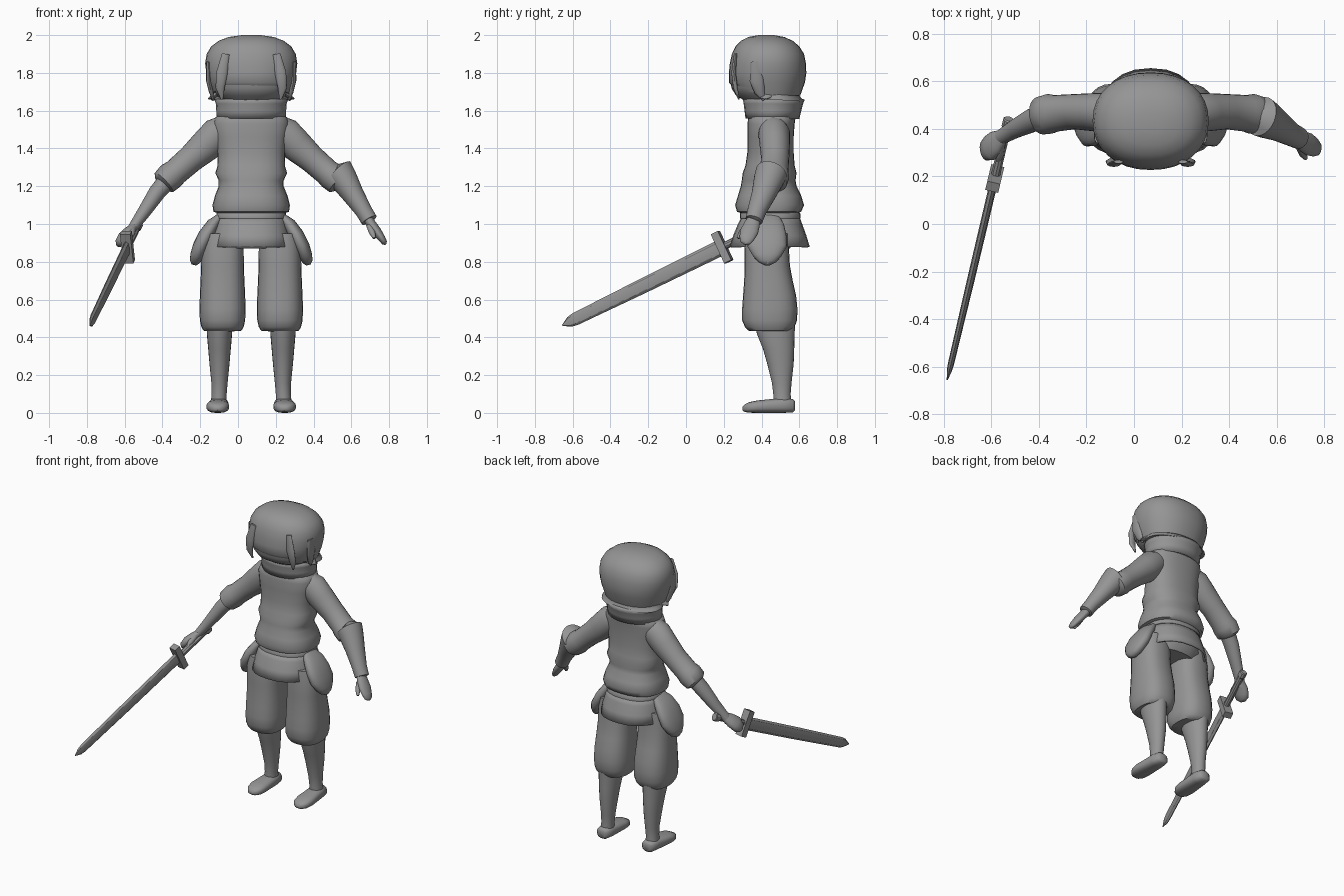
import bpy, bmesh, math
from mathutils import Vector

X, Y, Z = Vector((1, 0, 0)), Vector((0, 1, 0)), Vector((0, 0, 1))
CX = 0.07  # body centre line

grey = bpy.data.materials.new("plain grey")
grey.diffuse_color = (0.3, 0.3, 0.3, 1)


def finish(name, bm, angle=50):
    bmesh.ops.recalc_face_normals(bm, faces=bm.faces)
    me = bpy.data.meshes.new(name)
    bm.to_mesh(me)
    bm.free()
    ob = bpy.data.objects.new(name, me)
    bpy.context.collection.objects.link(ob)
    me.materials.append(grey)
    bpy.ops.object.select_all(action='DESELECT')
    ob.select_set(True)
    bpy.context.view_layer.objects.active = ob
    bpy.ops.object.shade_smooth_by_angle(angle=math.radians(angle))
    return ob


def loft(name, rings, axes=None, side=Y, power=2.0, seg=24, caps=True, angle=50, warp=None):
    """Skin rings (x, y, z, radius along u, radius along v)."""
    bm = bmesh.new()
    pts = [Vector(r[:3]) for r in rings]
    loops = []
    for i, r in enumerate(rings):
        if axes:
            u, v = axes
        else:
            t = (pts[min(i + 1, len(pts) - 1)] - pts[max(i - 1, 0)]).normalized()
            u = (side - t * side.dot(t)).normalized()
            v = t.cross(u)
        loop = []
        for k in range(seg):
            a = math.tau * k / seg
            c, s = math.cos(a), math.sin(a)
            e = 2 / power
            p = pts[i] + u * (r[3] * math.copysign(abs(c) ** e, c)) \
                + v * (r[4] * math.copysign(abs(s) ** e, s))
            if warp:
                p = warp(p, i)
            loop.append(bm.verts.new(p))
        loops.append(loop)
    for a, b in zip(loops, loops[1:]):
        for k in range(seg):
            j = (k + 1) % seg
            bm.faces.new((a[k], a[j], b[j], b[k]))
    if caps:
        bm.faces.new(loops[0])
        bm.faces.new(loops[-1])
    return finish(name, bm, angle)


def upright(name, rows, cx=CX, **kw):
    """Vertical loft from rows (z, half width, front y, back y)."""
    return loft(name, [(cx, (f + b) / 2, z, w, (b - f) / 2) for z, w, f, b in rows],
                axes=(X, Y), **kw)


def thicken(ob, t):
    m = ob.modifiers.new("thickness", 'SOLIDIFY')
    m.thickness = t


# Vest with creased waist and bloused hem
upright("vest", [(1.055, .17, .30, .58), (1.065, .20, .27, .61), (1.10, .205, .26, .625),
                 (1.15, .192, .275, .61), (1.20, .172, .29, .585), (1.23, .172, .295, .58),
                 (1.27, .19, .30, .585), (1.31, .178, .315, .575), (1.38, .18, .325, .57),
                 (1.46, .192, .325, .57), (1.53, .202, .325, .575), (1.565, .19, .33, .58),
                 (1.585, .15, .345, .58)], power=2.4, seg=28)
# Standing collar, neck
thicken(upright("collar", [(1.56, .165, .335, .58), (1.60, .165, .33, .59), (1.64, .168, .325, .60),
                           (1.665, .175, .32, .61)], caps=False), .02)
upright("neck", [(1.54, .08, .38, .54), (1.70, .08, .38, .54)])
# Belt and flared skirt
upright("belt", [(1.025, .17, .30, .59), (1.03, .185, .285, .605), (1.055, .185, .285, .605),
                 (1.07, .17, .30, .59)], power=2.3)
thicken(upright("skirt", [(1.04, .175, .295, .60), (1.00, .19, .275, .615), (.94, .205, .25, .637),
                          (.88, .215, .23, .655)], power=2.3, caps=False), .012)
upright("hips", [(1.03, .165, .31, .58), (.92, .19, .30, .58), (.87, .16, .32, .55)], power=2.3)

# Head and hair cap; the cap's lower edge dips to the nape
upright("head", [(1.60, .10, .36, .53), (1.65, .14, .315, .56), (1.68, .185, .265, .59),
                 (1.72, .212, .24, .61), (1.80, .228, .235, .62), (1.90, .21, .26, .61)], seg=32, power=2.2)


def fringe(p, i):
    if i == 0:
        front = max(0, (0.45 - p.y) / 0.2)
        p.z += 0.035 * front + 0.09 * max(0, -(p.x - CX)) * front
    return p


upright("hair_cap", [(1.68, .205, .255, .605), (1.75, .228, .227, .63), (1.80, .238, .227, .637),
                     (1.85, .244, .232, .635), (1.90, .236, .243, .625), (1.94, .212, .262, .60),
                     (1.97, .172, .29, .565), (1.99, .12, .33, .52), (2.0, .05, .385, .465)],
        seg=32, power=2.2, warp=fringe)


def flip(p, i):
    # the back rim curls outwards, fading out at the face
    p.z -= .012 * max(0, (p.y - .43) / .2)
    return p


bm_rim = upright("hair_flip", [(1.72, .205, .32, .605), (1.69, .20, .33, .60), (1.672, .212, .34, .615),
                               (1.66, .215, .35, .62), (1.668, .18, .36, .58)], warp=flip, seg=28)

for s, n in ((-1, "right"), (1, "left")):
    def P(dx, y, z, a, b):
        return (CX + s * dx, y, z, a, b)

    # Hair locks beside the face and a curled tip
    loft(n + "_front_lock", [P(.135, .262, 1.90, .008, .02), P(.155, .252, 1.80, .012, .03),
                             P(.165, .262, 1.72, .012, .024), P(.155, .28, 1.66, .004, .006)], seg=12)
    loft(n + "_side_lock", [P(.225, .37, 1.86, .03, .012), P(.225, .375, 1.76, .038, .014),
                            P(.212, .39, 1.70, .028, .012), P(.20, .41, 1.655, .006, .006)], seg=12)
    loft(n + "_hair_tip", [P(.17, .42, 1.70, .05, .015), P(.20, .42, 1.675, .04, .012),
                           P(.228, .42, 1.662, .006, .004)], seg=12)
    # Hanging side flap
    loft(n + "_hip_flap", [P(.17, .44, 1.035, .06, .02), P(.20, .435, 1.00, .085, .035),
                           P(.238, .43, .94, .102, .042), P(.268, .43, .88, .104, .042),
                           P(.288, .43, .83, .075, .036), P(.299, .43, .80, .048, .027),
                           P(.303, .43, .783, .015, .012)], power=2.3)
    # Baggy trouser leg
    upright(n + "_trouser_leg", [(.95, .10, .32, .54), (.87, .112, .31, .545), (.78, .113, .31, .55),
                                 (.70, .116, .308, .565), (.62, .120, .302, .583), (.55, .122, .297, .59),
                                 (.49, .120, .297, .588), (.455, .112, .312, .575), (.435, .10, .33, .56),
                                 (.432, .06, .40, .54)], cx=CX + s * .152, power=2.5)
    # Lower leg
    loft(n + "_shin", [P(.168, .472, .46, .068, .105), P(.168, .475, .42, .067, .10),
                       P(.168, .49, .34, .06, .083), P(.168, .50, .26, .053, .07),
                       P(.168, .507, .16, .043, .052), P(.17, .508, .10, .04, .046),
                       P(.172, .51, .05, .042, .048)], axes=(X, Y))
    # Shoe
    loft(n + "_shoe", [P(.172, .577, .038, .025, .025), P(.172, .565, .038, .042, .036),
                       P(.172, .51, .04, .052, .04), P(.175, .44, .036, .056, .036),
                       P(.177, .38, .033, .06, .033), P(.177, .335, .029, .053, .028),
                       P(.177, .31, .025, .035, .02), P(.177, .298, .022, .012, .008)],
         axes=(X, Z), power=2.6)
    # Sleeve with a rolled cuff
    loft(n + "_sleeve", [P(.13, .46, 1.50, .075, .08), P(.18, .467, 1.475, .084, .09),
                         P(.24, .47, 1.415, .08, .086), P(.32, .472, 1.345, .074, .073),
                         P(.40, .465, 1.275, .077, .07), P(.425, .463, 1.255, .084, .076),
                         P(.462, .455, 1.22, .08, .07), P(.472, .452, 1.21, .055, .05)])

# Bare right forearm and gripping hand
loft("right_forearm", [(-.37, .458, 1.235, .05, .05), (-.43, .435, 1.165, .05, .045),
                       (-.50, .40, 1.06, .04, .035), (-.56, .365, .975, .032, .026),
                       (-.575, .355, .955, .034, .027)])
loft("right_hand", [(-.55, .37, .985, .03, .022), (-.58, .345, .955, .05, .03),
                    (-.605, .32, .93, .056, .032), (-.625, .31, .90, .045, .027),
                    (-.635, .305, .885, .018, .012)])
loft("right_thumb", [(-.56, .33, .97, .018, .018), (-.565, .29, .945, .018, .018),
                     (-.57, .265, .925, .009, .009)], side=X, seg=12)

# Left bracer flaring over the elbow, then the open hand
loft("left_bracer", [(.52, .455, 1.275, .05, .045), (.535, .452, 1.27, .085, .085),
                     (.56, .438, 1.235, .08, .074), (.61, .41, 1.155, .064, .058),
                     (.665, .375, 1.07, .05, .045), (.695, .36, 1.02, .046, .044),
                     (.697, .358, 1.016, .025, .025)])
loft("left_hand", [(.68, .365, 1.04, .03, .025), (.705, .35, 1.0, .042, .026),
                   (.735, .335, .96, .048, .025), (.76, .322, .925, .04, .02),
                   (.775, .315, .902, .028, .015), (.78, .312, .893, .01, .006)])
loft("left_thumb", [(.695, .325, .99, .016, .016), (.71, .295, .955, .017, .016),
                    (.722, .275, .925, .008, .008)], side=X, seg=12)

# Sword: grip, pommel, crossguard and tapered blade along one axis
guard = Vector((-.585, .192, .878))
along = (Vector((-.785, -.655, .463)) - guard).normalized()
length = (Vector((-.785, -.655, .463)) - guard).length
flat = along.cross(Z).normalized()
edge = flat.cross(along).normalized()


def sword_part(name, rows, seg, power=2.0):
    return loft(name, [(*(guard + along * t), a, b) for t, a, b in rows], axes=(edge, flat),
                seg=seg, power=power, angle=25)


def sword_box(name, t0, t1, a, b):
    bm = bmesh.new()
    bmesh.ops.create_cube(bm, size=2)
    for v in bm.verts:
        c = v.co.copy()
        v.co = guard + along * (t0 if c.z < 0 else t1) + edge * (a * c.x) + flat * (b * c.y)
    return finish(name, bm, 25)


sword_part("sword_grip", [(-.27, .02, .02), (0, .02, .02)], 10)
sword_part("sword_pommel", [(-.285, .022, .02), (-.28, .028, .024), (-.25, .028, .024),
                            (-.24, .02, .018)], 10)
sword_box("sword_guard", -.02, .022, .085, .028)
sword_part("sword_blade", [(.01, .043, .017), (length * .5, .04, .016), (length * .92, .034, .013),
                           (length * .955, .028, .011), (length, .003, .002)], 8)
